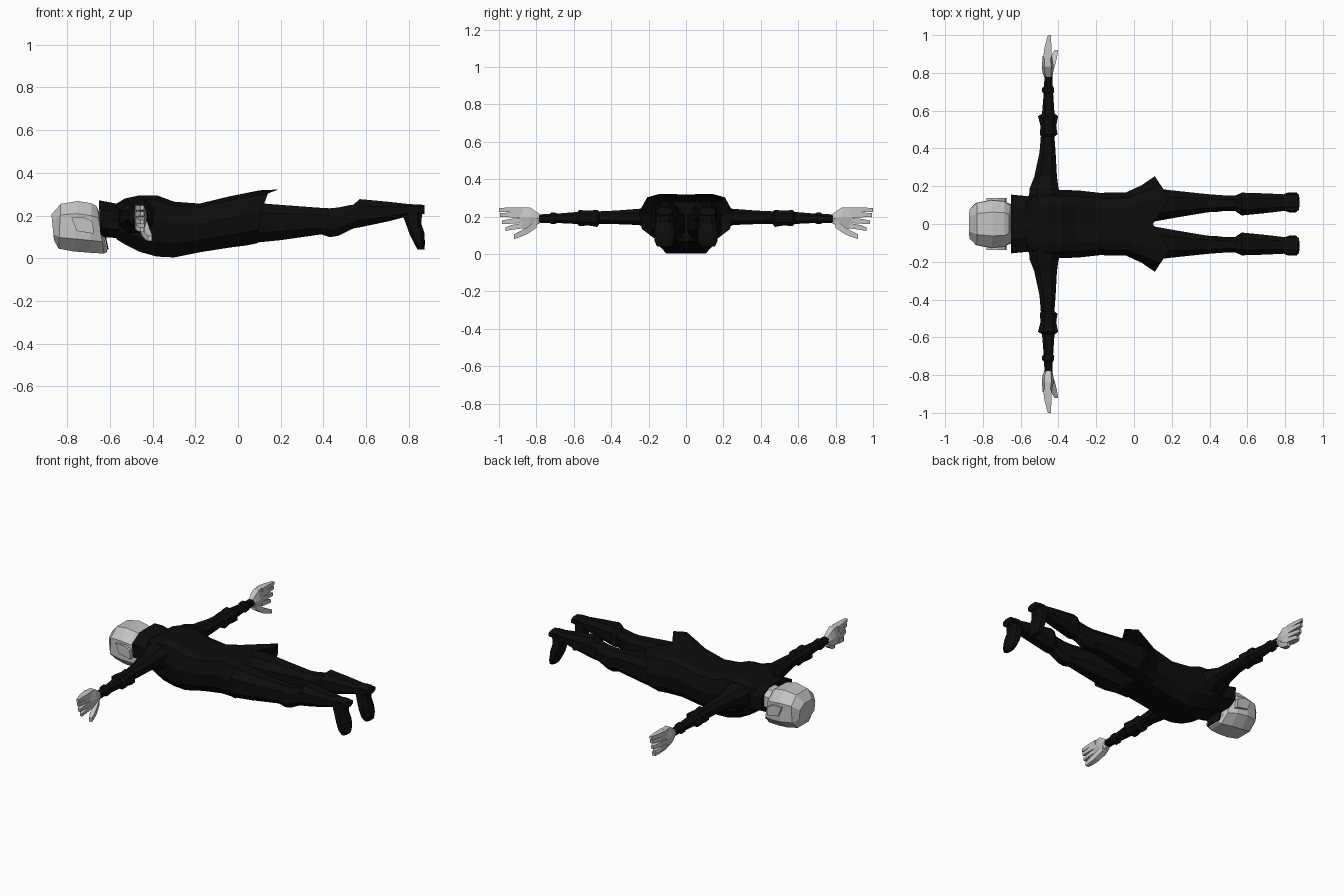
import bpy, bmesh, math
from mathutils import Vector


def material(name, rgb):
    m = bpy.data.materials.new(name)
    m.diffuse_color = (*rgb, 1)
    return m


SKIN = material("pale grey skin", (0.55, 0.55, 0.55))
CLOTH = material("black cloth", (0.004, 0.004, 0.004))

# Cross-sections in the -1..1 square
OCT = [(-.5, 1), (.5, 1), (1, .5), (1, -.5), (.5, -1), (-.5, -1), (-1, -.5), (-1, .5)]
HEX = [(-.6, 1), (.6, 1), (1, 0), (.6, -1), (-.6, -1), (-1, 0)]
BOX = [(-1, 1), (1, 1), (1, -1), (-1, -1)]
BODY = [(0, .97), (.55, 1), (.82, .85), (1, .2), (.93, -.5), (.6, -1), (0, -1),
        (-.6, -1), (-.93, -.5), (-1, .2), (-.82, .85), (-.55, 1)]


def loft(name, rings, mat):
    """Skin a list of point rings and cap both ends."""
    bm = bmesh.new()
    vs = [[bm.verts.new(p) for p in r] for r in rings]
    n = len(vs[0])
    for a, b in zip(vs, vs[1:]):
        for i in range(n):
            j = (i + 1) % n
            bm.faces.new((a[i], a[j], b[j], b[i]))
    bm.faces.new(vs[0])
    bm.faces.new(vs[-1])
    bmesh.ops.recalc_face_normals(bm, faces=bm.faces)
    me = bpy.data.meshes.new(name)
    bm.to_mesh(me)
    bm.free()
    me.materials.append(mat)
    ob = bpy.data.objects.new(name, me)
    bpy.context.collection.objects.link(ob)
    return ob


def along_x(sec, x, y0, y1, z0, z1, shear=0):
    cy, cz, hy, hz = (y0 + y1) / 2, (z0 + z1) / 2, (y1 - y0) / 2, (z1 - z0) / 2
    return [Vector((x + shear * v, cy + u * hy, cz + v * hz)) for u, v in sec]


def along_y(sec, y, x0, x1, z0, z1):
    return [Vector(((x0 + x1) / 2 + u * (x1 - x0) / 2, y,
                    (z0 + z1) / 2 + v * (z1 - z0) / 2)) for u, v in sec]


def along_z(sec, z, x0, x1, y0, y1):
    return [Vector(((x0 + x1) / 2 + u * (x1 - x0) / 2,
                    (y0 + y1) / 2 + v * (y1 - y0) / 2, z)) for u, v in sec]


def pair(name, rings, mat):
    """Build a part on +y and its mirror on -y."""
    loft("left_" + name, [[Vector((p.x, -p.y, p.z)) for p in r] for r in rings], mat)
    loft("right_" + name, rings, mat)


# Head, face down, crown towards -x
head = loft("head", [along_x(OCT, x, -w, w, a, b, s) for x, w, a, b, s in [
    (-.868, .078, .085, .205, -.006), (-.835, .112, .045, .255, .005),
    (-.76, .126, .032, .268, .01), (-.69, .12, .026, .257, .005),
    (-.645, .098, .022, .245, -.018), (-.632, .075, .03, .22, -.02)]], SKIN)
loft("neck", [along_x(OCT, -.66, -.07, .07, .09, .22),
              along_x(OCT, -.55, -.08, .08, .11, .24)], SKIN)
# Dark underside of the chin
loft("chin_underside", [along_x(BOX, -.618, -.055, .055, .04, .1, -.006),
                        along_x(BOX, -.612, -.055, .055, .04, .1, -.006)], CLOTH)

# Ears
EAR = [(-.78, .19), (-.72, .192), (-.68, .17), (-.675, .115), (-.755, .128)]
pair("ear", [[Vector((x, y, z)) for x, z in EAR] for y in (.1, .138)], SKIN)

# Upright collar, hollow at the head end
loft("collar", [along_x(OCT, x, -w, w, a, b, s) for x, w, a, b, s in [
    (-.61, .1, .12, .235, 0), (-.645, .14, .11, .262, -.004),
    (-.648, .155, .1, .272, -.004), (-.57, .148, .095, .256, 0),
    (-.53, .14, .08, .27, 0)]], CLOTH)

# Coat body, flaring to a slanted, hollow hem with a notch at the back
coat = [along_x(BODY, x, -w, w, a, b) for x, w, a, b in [
    (-.57, .14, .09, .255), (-.53, .175, .065, .28), (-.46, .185, .03, .295),
    (-.38, .18, .008, .295), (-.3, .178, .004, .265), (-.18, .165, .028, .256),
    (-.04, .168, .05, .29), (.04, .205, .06, .306)]]
hem = along_x(BODY, .12, -.253, .253, .07, .322)
HEM_X = [.1, .188, .14, .11, .1, .09, .04]
for i, p in enumerate(hem):
    p.x = HEM_X[min(i, 12 - i)]
inner = along_x(BODY, .03, -.17, .17, .085, .28)
loft("coat", coat + [hem, inner], CLOTH)

# Trouser legs, boot shafts and feet
pair("trouser_leg", [along_x(OCT, *r) for r in [
    (-.05, .005, .16, .06, .26), (.1, .012, .19, .075, .258), (.2, .03, .178, .085, .25),
    (.39, .062, .158, .112, .236), (.43, .063, .155, .099, .234),
    (.47, .068, .152, .105, .238), (.53, .068, .15, .135, .25),
    (.6, .07, .15, .16, .255)]], CLOTH)
pair("boot_shaft", [along_x(OCT, *r) for r in [
    (.54, .065, .152, .14, .25), (.57, .045, .166, .145, .277), (.7, .058, .162, .172, .265),
    (.8, .07, .157, .198, .254), (.873, .072, .157, .208, .25)]], CLOTH)
pair("foot", [along_z(OCT, *r) for r in [
    (.245, .79, .872, .075, .155), (.2, .772, .862, .072, .158), (.165, .785, .858, .068, .162),
    (.115, .803, .874, .062, .168), (.07, .825, .875, .064, .168),
    (.04, .842, .874, .08, .155)]], CLOTH)

# Sleeves with a flared elbow band
pair("sleeve", [along_y(OCT, *r) for r in [
    (.1, -.56, -.36, .1, .28), (.19, -.552, -.4, .125, .262), (.25, -.528, -.408, .155, .242),
    (.38, -.5, -.415, .16, .232), (.47, -.493, -.422, .162, .228)]], CLOTH)
pair("elbow_band", [along_y(OCT, *r) for r in [
    (.46, -.49, -.425, .165, .225), (.475, -.498, -.405, .145, .236),
    (.52, -.495, -.412, .152, .232), (.57, -.508, -.402, .15, .235),
    (.585, -.485, -.42, .165, .222)]], CLOTH)
pair("forearm", [along_y(OCT, *r) for r in [
    (.57, -.488, -.42, .16, .226), (.69, -.478, -.428, .166, .216),
    (.7, -.488, -.422, .16, .222), (.72, -.486, -.424, .16, .222),
    (.73, -.476, -.43, .166, .214), (.785, -.474, -.432, .166, .212)]], CLOTH)

# Hands: palm, four spread fingers and a thumb
pair("palm", [along_y(HEX, *r) for r in [
    (.772, -.472, -.434, .168, .208), (.8, -.484, -.428, .155, .226),
    (.835, -.488, -.425, .138, .25), (.89, -.483, -.435, .135, .25)]], SKIN)
FINGERS = [(.236, .236, 1.0), (.209, .209, .995), (.18, .17, .985), (.151, .133, .965)]
for k, (za, zb, tip) in enumerate(FINGERS):
    pair(f"finger_{k + 1}", [along_y(BOX, *r) for r in [
        (.875, -.482, -.437, za - .014, za + .014),
        (.935, -.474, -.437, (za + zb) / 2 - .013, (za + zb) / 2 + .013),
        (tip, -.456, -.44, zb - .01, zb + .01)]], SKIN)
pair("thumb", [along_y(BOX, *r) for r in [
    (.8, -.465, -.43, .14, .185), (.85, -.45, -.415, .105, .142),
    (.895, -.435, -.405, .088, .118), (.92, -.422, -.402, .08, .105)]], SKIN)
